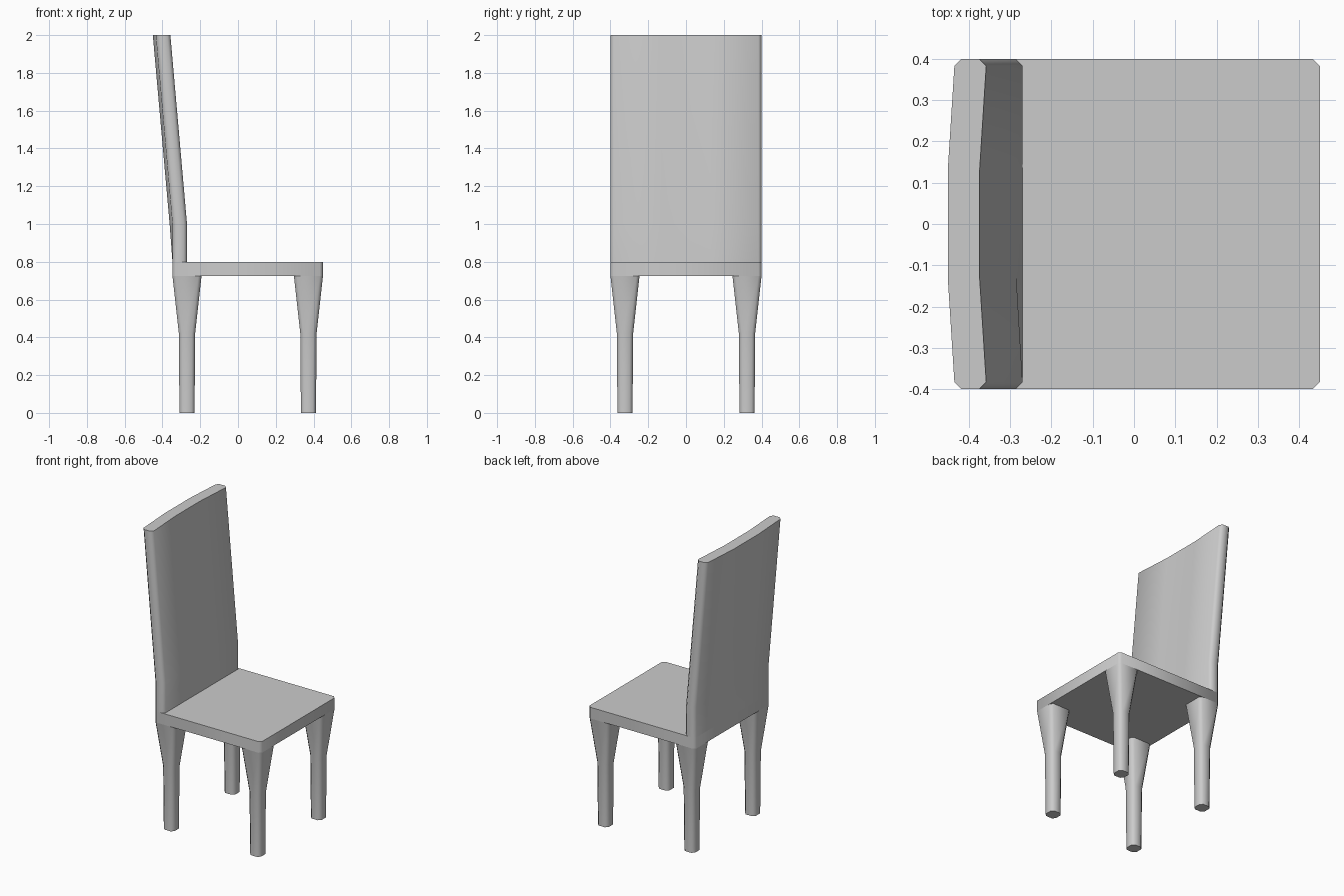
import bpy, bmesh, math

if "Cube" in bpy.data.objects:
    bpy.data.objects.remove(bpy.data.objects["Cube"])

C = 0.017                      # corner chamfer
REAR, FRONT, HALF = -0.347, 0.45, 0.4
SEAT_Z, SEAT_TOP, THICK = 0.725, 0.8, 0.077


def loft(name, rings, bottom=True, top=True):
    """Skin matching rings of points, optionally capping the ends."""
    bm = bmesh.new()
    vs = [[bm.verts.new(p) for p in r] for r in rings]
    n = len(vs[0])
    for a, b in zip(vs, vs[1:]):
        for i in range(n):
            j = (i + 1) % n
            bm.faces.new((a[i], a[j], b[j], b[i]))
    if bottom:
        bm.faces.new(vs[0][::-1])
    if top:
        bm.faces.new(vs[-1])
    mesh = bpy.data.meshes.new(name)
    bm.to_mesh(mesh)
    bm.free()
    ob = bpy.data.objects.new(name, mesh)
    bpy.context.collection.objects.link(ob)
    bpy.ops.object.select_all(action='DESELECT')
    ob.select_set(True)
    bpy.context.view_layer.objects.active = ob
    bpy.ops.object.shade_smooth_by_angle(angle=math.radians(50))
    return ob


def chamfered(x0, x1, y0, y1, z):
    return [(x0 + C, y0, z), (x1 - C, y0, z), (x1, y0 + C, z), (x1, y1 - C, z),
            (x1 - C, y1, z), (x0 + C, y1, z), (x0, y1 - C, z), (x0, y0 + C, z)]


def back_ring(z, edge, mid):
    """Backrest section: edge and mid are the rearward shifts."""
    r, f, m = REAR - edge, REAR + THICK - edge, 0.13
    rm, fm = REAR - mid, REAR + THICK - mid
    h = HALF
    xy = [(r + C, -h), (f - C, -h), (f, -h + C), (fm, -m), (fm, m), (f, h - C),
          (f - C, h), (r + C, h), (r, h - C), (rm, m), (rm, -m), (r, -h + C)]
    return [(x, y, z) for x, y in xy]


# Seat
loft("seat", [chamfered(REAR, FRONT, -HALF, HALF, z) for z in (SEAT_Z, SEAT_TOP)])

# Curved, reclined backrest
loft("backrest", [back_ring(SEAT_TOP, 0, 0), back_ring(1.0, 0, 0.015),
                  back_ring(2.0, 0.088, 0.104)], bottom=False)

# Tapered legs, flush with the seat corners
LEG = [(0, 0.04), (0.42, 0.043), (SEAT_Z, 0.077)]
for end, cx in (("front", FRONT - 0.077), ("rear", REAR + 0.077)):
    for side, cy in (("left", -0.323), ("right", 0.323)):
        loft(f"{end}_leg_{side}",
             [chamfered(cx - r, cx + r, cy - r, cy + r, z) for z, r in LEG], top=False)
